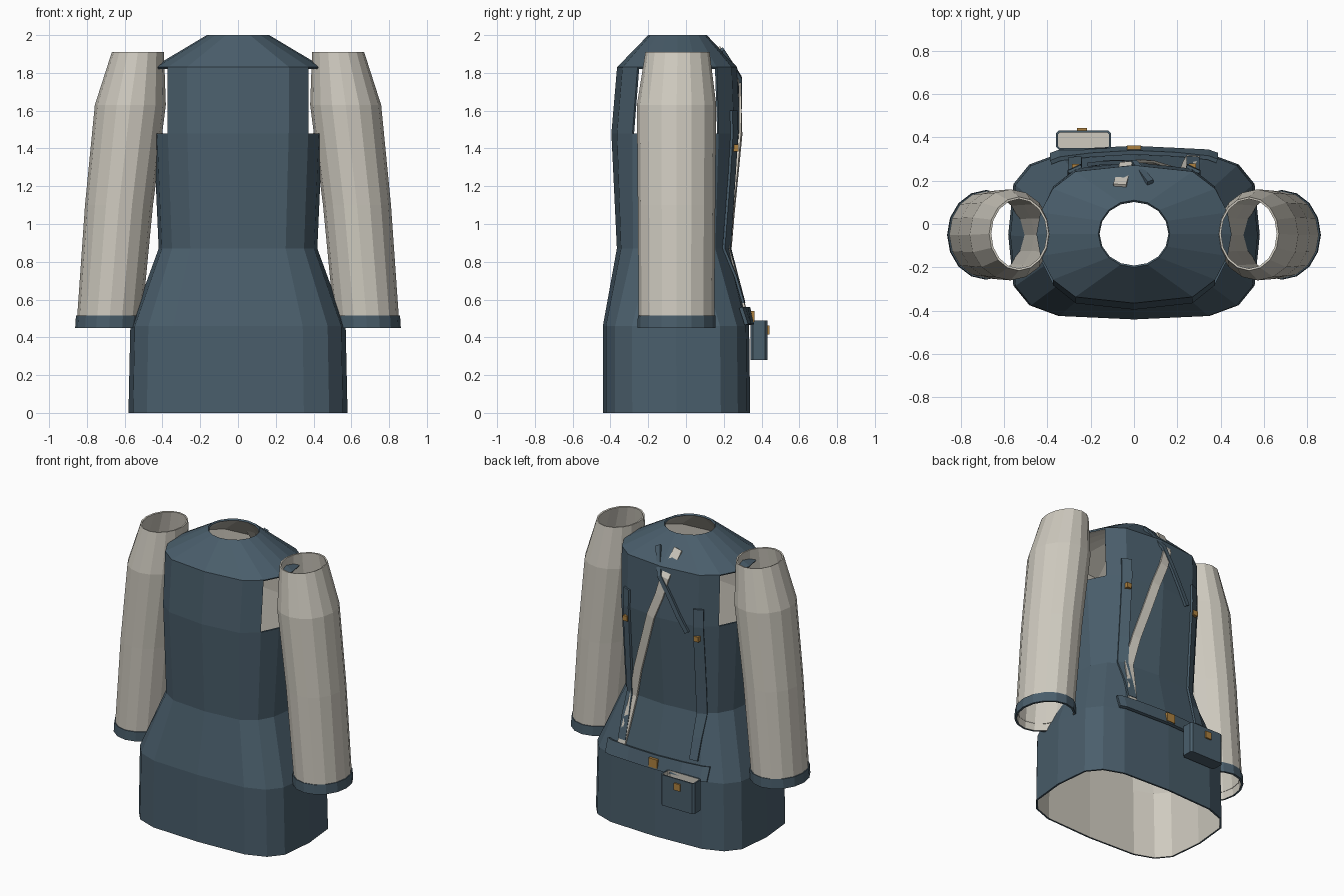
import bpy, bmesh, math
from mathutils import Vector
from mathutils.bvhtree import BVHTree

if "Cube" in bpy.data.objects:
    bpy.data.objects.remove(bpy.data.objects["Cube"])


def material(name, rgb):
    m = bpy.data.materials.new(name)
    m.diffuse_color = (*rgb, 1)
    m.use_nodes = True
    m.node_tree.nodes["Principled BSDF"].inputs["Base Color"].default_value = m.diffuse_color
    return m


BLUE = material("slate_blue_cloth", (0.068, 0.112, 0.148))
CREAM = material("cream_cloth", (0.62, 0.59, 0.52))
GOLD = material("brass", (0.42, 0.22, 0.05))
N = 16


def add_object(name, bm, mats, thickness=0.0, offset=-1, lining=0):
    me = bpy.data.meshes.new(name)
    bm.to_mesh(me)
    for m in mats:
        me.materials.append(m)
    ob = bpy.data.objects.new(name, me)
    bpy.context.collection.objects.link(ob)
    if thickness:
        s = ob.modifiers.new("thickness", 'SOLIDIFY')
        s.thickness = thickness
        s.offset = offset
        s.material_offset = lining
    return ob


def loft(rings, skip=lambda i, j: False):
    """Rings are (z, centre x, centre y, half x, half y, x power, y power)."""
    bm = bmesh.new()
    rows = []
    for z, cx, cy, hx, hy, px, py in rings:
        row = []
        for j in range(N):
            a = math.tau * j / N
            c, s = round(math.cos(a), 6), round(math.sin(a), 6)
            row.append(bm.verts.new((cx + hx * math.copysign(abs(c) ** px, c),
                                     cy + hy * math.copysign(abs(s) ** py, s), z)))
        rows.append(row)
    for i in range(len(rows) - 1):
        for j in range(N):
            if not skip(i, j):
                k = (j + 1) % N
                bm.faces.new((rows[i][j], rows[i][k], rows[i + 1][k], rows[i + 1][j]))
    loose = [v for v in bm.verts if not v.link_faces]
    bmesh.ops.delete(bm, geom=loose, context='VERTS')
    return bm


# Coat body with open armholes, and the shoulder yoke above it
body_rings = [(0.0, 0, -0.05, 0.58, 0.39, 0.53, 0.53),
              (0.46, 0, -0.053, 0.57, 0.387, 0.53, 0.53),
              (0.87, 0, -0.063, 0.42, 0.303, 0.53, 0.95),
              (1.48, 0, -0.055, 0.447, 0.34, 0.53, 1.15),
              (1.83, 0, -0.047, 0.45, 0.318, 0.53, 1.2)]
yoke_rings = [body_rings[-1], (2.0, 0, -0.045, 0.165, 0.155, 1, 1)]
arm_faces = {14, 15, 0, 1, 6, 7, 8, 9}
body = loft(body_rings, lambda i, j: i == 3 and j in arm_faces)
yoke = loft(yoke_rings)
add_object("coat_body", body, [BLUE, CREAM], 0.012, -1, 1)
add_object("shoulder_yoke", yoke, [BLUE, CREAM], 0.012, -1, 1)
surfaces = [BVHTree.FromBMesh(body), BVHTree.FromBMesh(yoke)]

# Sleeves and cuffs
for side, sx in (("left", -1), ("right", 1)):
    sleeve = loft([(0.50, sx * 0.68, -0.05, 0.172, 0.2, 1, 1),
                   (1.10, sx * 0.63, -0.05, 0.18, 0.205, 1, 1),
                   (1.63, sx * 0.57, -0.05, 0.188, 0.21, 1, 1),
                   (1.91, sx * 0.53, -0.045, 0.138, 0.17, 1, 1)])
    add_object(side + "_sleeve", sleeve, [CREAM], 0.01)
    cuff = loft([(0.45, sx * 0.682, -0.05, 0.18, 0.207, 1, 1),
                 (0.515, sx * 0.678, -0.05, 0.18, 0.205, 1, 1)])
    add_object(side + "_cuff", cuff, [BLUE, CREAM], 0.014, -1, 1)


def back_y(x, z):
    for tree in surfaces:
        hit = tree.ray_cast(Vector((x, 2, z)), Vector((0, -1, 0)))[0]
        if hit:
            return hit.y
    return 0.25


def strap(name, path, width, mat, thickness=0.014, lift=0.006):
    """A band lying on the back, following (x, z) points."""
    bm = bmesh.new()
    rows = []
    for n, (x, z) in enumerate(path):
        a, b = path[max(n - 1, 0)], path[min(n + 1, len(path) - 1)]
        d = Vector((b[0] - a[0], b[1] - a[1])).normalized()
        row = []
        for t in (-0.5, 0.5):
            px, pz = x + d.y * width * t, z - d.x * width * t
            row.append(bm.verts.new((px, back_y(px, pz) + lift, pz)))
        rows.append(row)
    for p, q in zip(rows, rows[1:]):
        f = bm.faces.new((p[0], p[1], q[1], q[0]))
        f.normal_update()
        if f.normal.y < 0:
            f.normal_flip()
    return add_object(name, bm, [mat], thickness, 1)


def box(name, lo, hi, mat):
    bm = bmesh.new()
    bmesh.ops.create_cube(bm, size=1)
    for v in bm.verts:
        v.co = [l + (h - l) * (c + 0.5) for l, h, c in zip(lo, hi, v.co)]
    return add_object(name, bm, [mat])


# Back straps with small brass studs
for side, sx in (("left", -1), ("right", 1)):
    strap(side + "_back_strap",
          [(sx * 0.27, z) for z in (0.58, 0.72, 0.87, 1.05, 1.27, 1.48, 1.6)], 0.06, BLUE)
    y = back_y(sx * 0.27, 1.4)
    box(side + "_strap_stud", (sx * 0.27 - 0.017, y, 1.385),
        (sx * 0.27 + 0.017, y + 0.03, 1.42), GOLD)

# Diagonal cream sash and the short dark strap crossing it
strap("sash", [(0.28, 0.5), (0.255, 0.68), (0.235, 0.87), (0.19, 1.07), (0.125, 1.28),
               (0.065, 1.48), (0.0, 1.64), (-0.035, 1.765), (-0.065, 1.93)], 0.06, CREAM, 0.012)
strap("cross_strap", [(-0.2, 1.43), (-0.14, 1.53), (-0.08, 1.64),
                      (0.0, 1.77), (0.075, 1.92)], 0.03, BLUE, 0.018)

# Belt across the back with its buckle
strap("belt", [(0.38, 0.51), (0.34, 0.51), (0.2, 0.51), (0.0, 0.51),
               (-0.2, 0.51), (-0.34, 0.51), (-0.38, 0.51)], 0.09, BLUE, 0.02, 0.008)
box("belt_buckle", (-0.032, 0.335, 0.48), (0.032, 0.362, 0.54), GOLD)

# Open pouch hanging from the belt
bm = bmesh.new()
bmesh.ops.create_cube(bm, size=1)
for v in bm.verts:
    v.co = (-0.233 + v.co.x * 0.255, 0.387 + v.co.y * 0.09, 0.385 + v.co.z * 0.21)
corners = [e for e in bm.edges if abs(e.verts[0].co.z - e.verts[1].co.z) > 0.1]
bmesh.ops.bevel(bm, geom=corners, offset=0.014, segments=1, affect='EDGES')
bm.normal_update()
bmesh.ops.delete(bm, geom=[f for f in bm.faces if f.normal.z > 0.9], context='FACES')
add_object("pouch", bm, [BLUE, CREAM], 0.01, -1, 1)
box("pouch_clasp", (-0.262, 0.425, 0.415), (-0.216, 0.442, 0.462), GOLD)
